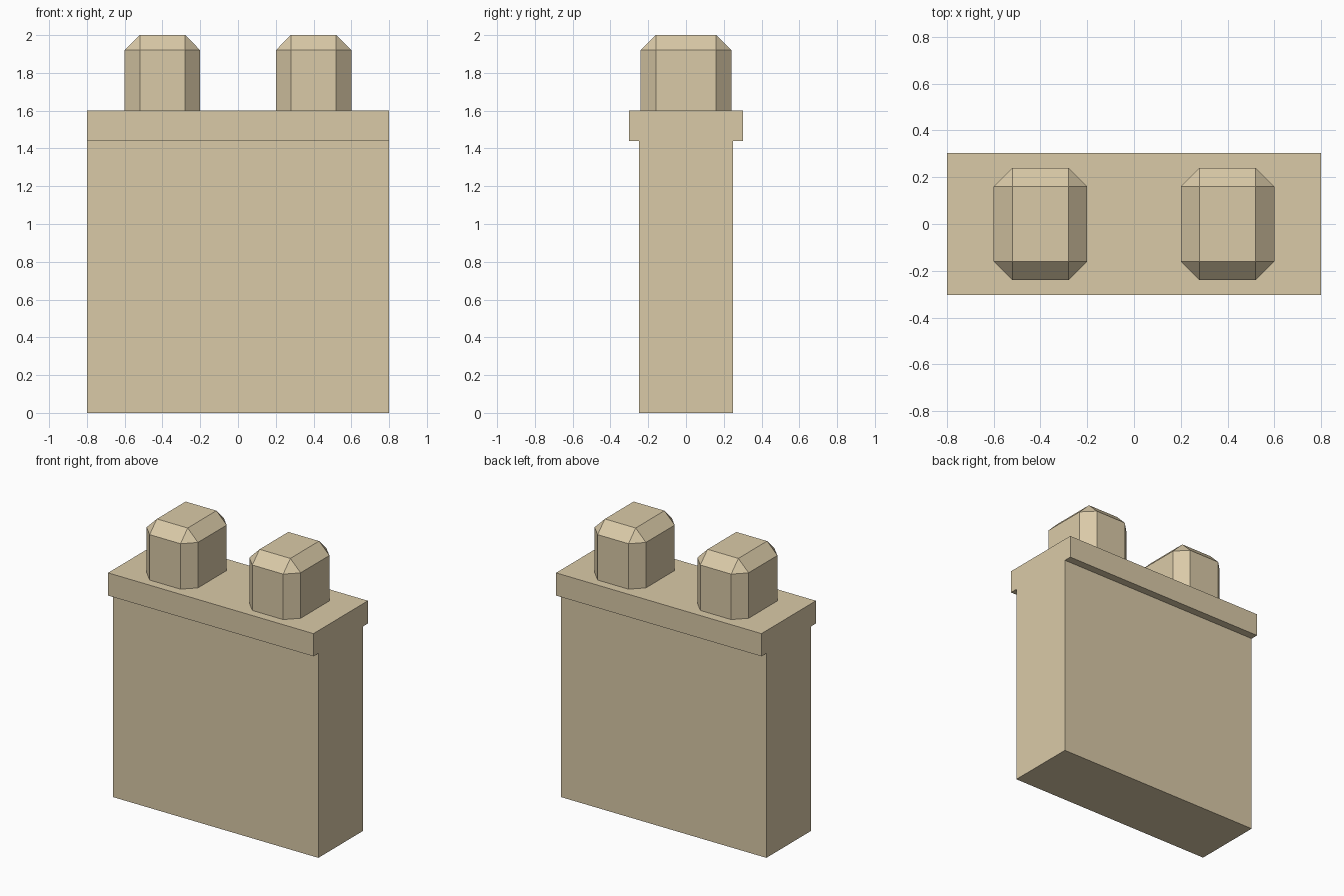
import bpy, bmesh
from mathutils import Matrix

if "Cube" in bpy.data.objects:
    bpy.data.objects.remove(bpy.data.objects["Cube"])

mat = bpy.data.materials.new("warm_beige")
mat.diffuse_color = (0.70, 0.59, 0.39, 1)
mat.use_nodes = True
mat.node_tree.nodes["Principled BSDF"].inputs["Base Color"].default_value = mat.diffuse_color


def box(name, size, centre, chamfer=0):
    """Box; an optional flat chamfer is put on every edge except the bottom ones."""
    bm = bmesh.new()
    bmesh.ops.create_cube(bm, size=1)
    bmesh.ops.scale(bm, vec=size, verts=bm.verts)
    if chamfer:
        edges = [e for e in bm.edges if max(v.co.z for v in e.verts) > 0]
        bmesh.ops.bevel(bm, geom=edges, offset=chamfer, segments=1,
                        affect='EDGES', clamp_overlap=True)
    bmesh.ops.recalc_face_normals(bm, faces=bm.faces)
    mesh = bpy.data.meshes.new(name)
    bm.to_mesh(mesh)
    bm.free()
    mesh.materials.append(mat)
    obj = bpy.data.objects.new(name, mesh)
    obj.location = centre
    bpy.context.collection.objects.link(obj)
    return obj


# Main slab
box("body", (1.6, 0.496, 1.44), (0, 0, 0.72))
# Rim overhanging front and back
box("top_rim", (1.6, 0.606, 0.16), (0, 0, 1.52))
# Chamfered studs on top
for side, label in ((-1, "left"), (1, "right")):
    box(label + "_stud", (0.4, 0.48, 0.4), (side * 0.4, 0, 1.8), 0.08)
